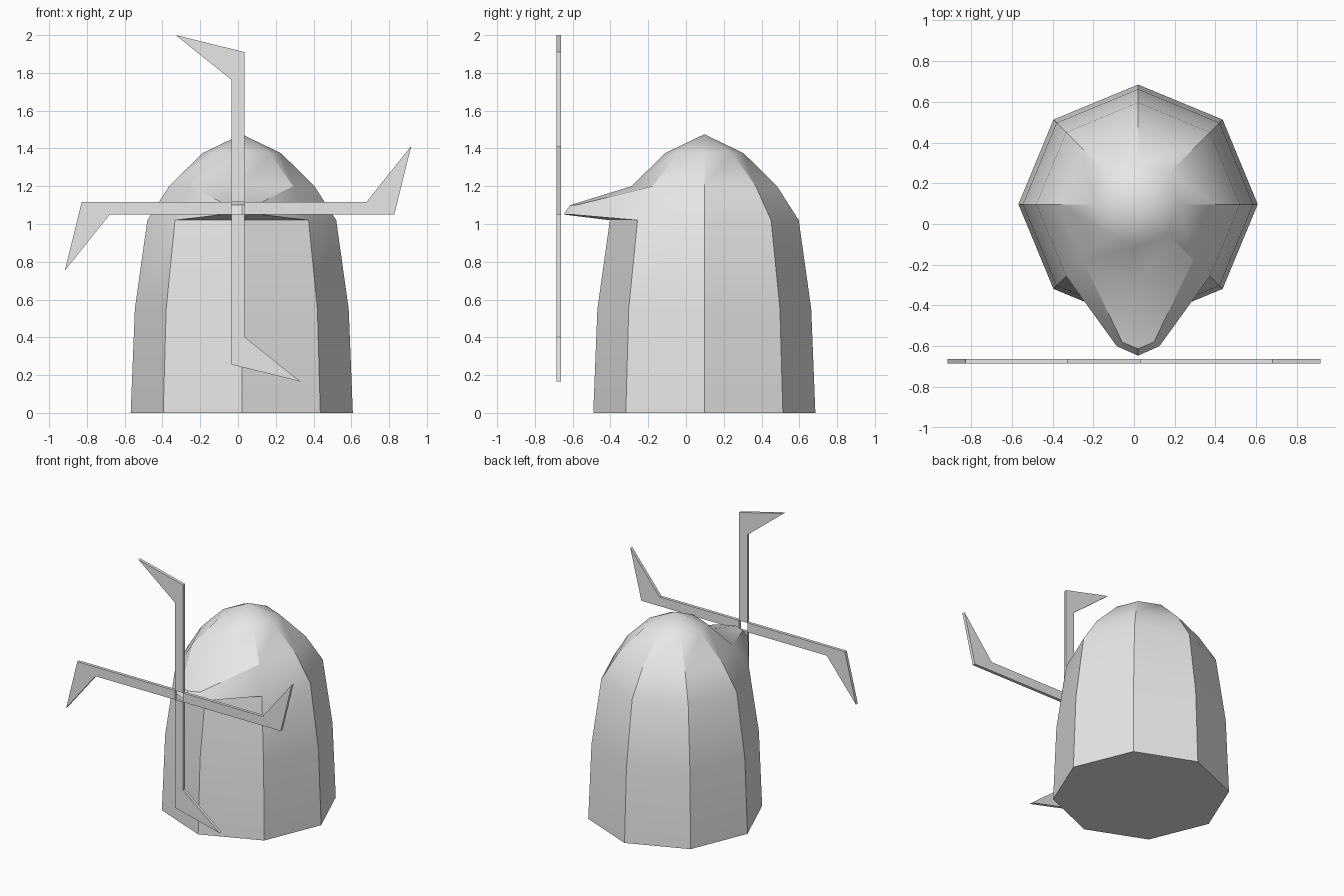
import bpy, bmesh
from math import sin, cos, pi, radians

default = bpy.data.objects.get("Cube")
if default:
    bpy.data.objects.remove(default, do_unlink=True)

grey = bpy.data.materials.new("plain grey")
grey.use_nodes = True
grey.diffuse_color = (0.8, 0.8, 0.8, 1)
grey.node_tree.nodes["Principled BSDF"].inputs["Base Color"].default_value = (0.8, 0.8, 0.8, 1)

SIDES = 8
CX, CY = 0.02, 0.097


def add_object(name, bm):
    bmesh.ops.recalc_face_normals(bm, faces=bm.faces)
    mesh = bpy.data.meshes.new(name)
    bm.to_mesh(mesh)
    bm.free()
    mesh.materials.append(grey)
    obj = bpy.data.objects.new(name, mesh)
    bpy.context.collection.objects.link(obj)
    return obj


# Tower: stacked octagonal rings closed by a pointed roof
bm = bmesh.new()
profile = [(0.588, 0), (0.566, 0.55), (0.5, 1.02), (0.385, 1.2), (0.208, 1.375)]
rings = []
for r, z in profile:
    angles = [2 * pi * k / SIDES for k in range(SIDES)]
    rings.append([bm.verts.new((CX + r * cos(a), CY + r * sin(a), z)) for a in angles])
peak = bm.verts.new((CX, CY, 1.475))
bm.faces.new(rings[0])

# Snout: the two front panels under the roof are drawn forward to a blunt tip
FRONT = (5, 6, 7)
low_tip = [bm.verts.new((CX + x, y, 1.05)) for x, y in ((-0.105, -0.6), (0, -0.647), (0.105, -0.6))]
top_tip = [bm.verts.new((CX + x, y, 1.1)) for x, y in ((-0.078, -0.58), (0, -0.613), (0.078, -0.58))]
low_base = [rings[2][k] for k in FRONT]
top_base = [rings[3][k] for k in FRONT]

for level, (lower, upper) in enumerate(zip(rings, rings[1:])):
    for k in range(SIDES):
        n = (k + 1) % SIDES
        if level == 2 and k in FRONT[:2]:
            continue
        bm.faces.new((lower[k], lower[n], upper[n], upper[k]))
for k in range(SIDES):
    bm.faces.new((rings[-1][k], rings[-1][(k + 1) % SIDES], peak))

for i in range(2):
    for a, b in ((low_base, low_tip), (low_tip, top_tip), (top_tip, top_base)):
        bm.faces.new((a[i], a[i + 1], b[i + 1], b[i]))
for i in (0, 2):
    bm.faces.new((low_base[i], low_tip[i], top_tip[i], top_base[i]))

tower = add_object("tower", bm)
bpy.ops.object.select_all(action="DESELECT")
tower.select_set(True)
bpy.context.view_layer.objects.active = tower
bpy.ops.object.shade_smooth_by_angle(angle=radians(32))

# Sails: four hooked flat blades around a square open hub
HUB_Z, HALF = 1.083, 0.034
Y_FRONT, Y_BACK = -0.685, -0.663
blade = [(-HALF, HALF), (HALF, HALF), (HALF, 0.827), (-0.33, 0.917), (-HALF, 0.68)]
for turn, name in enumerate(("top", "left", "bottom", "right")):
    c, s = cos(turn * pi / 2), sin(turn * pi / 2)
    points = [(x * c + z * s, HUB_Z + z * c - x * s) for x, z in blade]
    bm = bmesh.new()
    face = bm.faces.new([bm.verts.new((x, Y_FRONT, z)) for x, z in points])
    back = bmesh.ops.extrude_face_region(bm, geom=[face], use_keep_orig=True)
    for v in back["geom"]:
        if isinstance(v, bmesh.types.BMVert):
            v.co.y = Y_BACK
    add_object(name + "_sail", bm)
